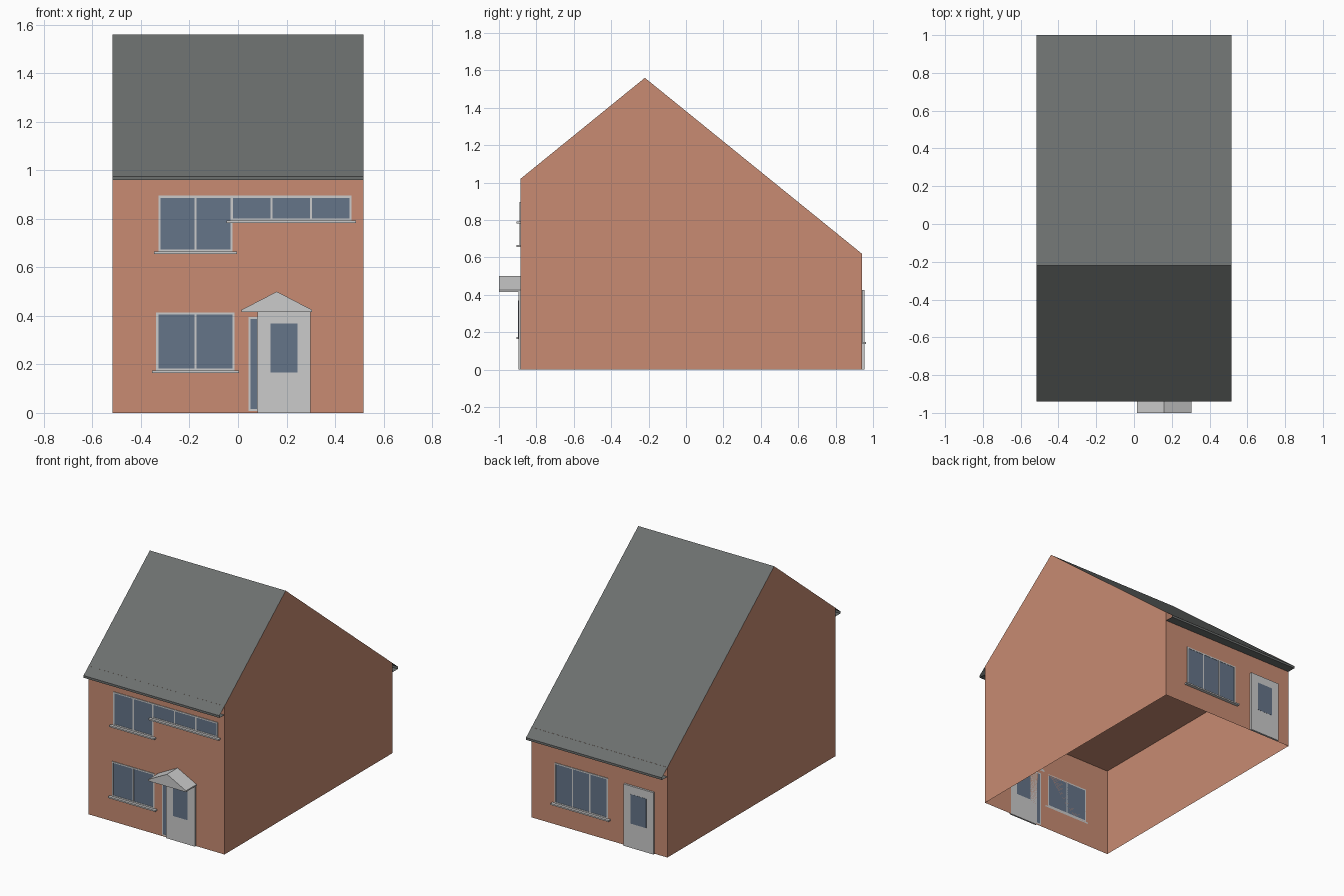
import bpy, bmesh

if "Cube" in bpy.data.objects:
    bpy.data.objects.remove(bpy.data.objects["Cube"])

HALF_W = 0.517
WALL_Y = {"front": -0.885, "back": 0.94}
OUT = {"front": -1, "back": 1}


def material(name, rgb):
    m = bpy.data.materials.new(name)
    m.diffuse_color = (*rgb, 1)
    m.use_nodes = True
    m.node_tree.nodes["Principled BSDF"].inputs["Base Color"].default_value = m.diffuse_color
    return m


BRICK = material("brick", (0.58, 0.26, 0.17))
SLATE = material("slate", (0.15, 0.16, 0.157))
GLASS = material("glass", (0.13, 0.176, 0.25))


def finish(name, bm, mat=None):
    bmesh.ops.recalc_face_normals(bm, faces=bm.faces)
    me = bpy.data.meshes.new(name)
    bm.to_mesh(me)
    bm.free()
    if mat:
        me.materials.append(mat)
    ob = bpy.data.objects.new(name, me)
    bpy.context.collection.objects.link(ob)
    return ob


def strip(bm, profile, x0, x1, closed=False):
    """Sweep a (y, z) profile along x as a sheet; return both end loops."""
    a, b = ([bm.verts.new((x, y, z)) for y, z in profile] for x in (x0, x1))
    n = len(profile)
    for i in range(n if closed else n - 1):
        j = (i + 1) % n
        bm.faces.new((a[i], a[j], b[j], b[i]))
    return a, b


def boxes(name, side, rects, depth, mat=None):
    """Flat slabs standing off a wall; rects are (x0, x1, z0, z1)."""
    bm = bmesh.new()
    y0 = WALL_Y[side]
    y1 = y0 + OUT[side] * depth
    for x0, x1, z0, z1 in rects:
        a, b = strip(bm, [(y0, z0), (y1, z0), (y1, z1), (y0, z1)], x0, x1, True)
        bm.faces.new(a)
        bm.faces.new(b)
    return finish(name, bm, mat)


def window(name, side, x0, x1, z0, z1, panes, sill=True, t=0.009):
    bars = [(x0, x1, z0, z0 + t), (x0, x1, z1 - t, z1)]
    for i in range(panes + 1):
        c = x0 + t / 2 + (x1 - x0 - t) * i / panes
        bars.append((c - t / 2, c + t / 2, z0 + t, z1 - t))
    boxes(name + "_frame", side, bars, 0.004)
    boxes(name + "_glass", side, [(x0 + t, x1 - t, z0 + t, z1 - t)], 0.002, GLASS)
    if sill:
        boxes(name + "_sill", side, [(x0 - 0.018, x1 + 0.018, z0 - 0.01, z0)], 0.022)


def door(name, side, x0, x1, z1, depth):
    boxes(name, side, [(x0, x1, 0, z1)], depth)
    boxes(name + "_glass", side, [(x0 + 0.054, x1 - 0.054, 0.167, 0.369)],
          depth + 0.001, GLASS)


# Brick shell, open at the bottom and under the roof
bm = bmesh.new()
section = [(-0.885, 0), (-0.885, 1.02), (-0.22, 1.56), (0.94, 0.62), (0.94, 0)]
a, b = ([bm.verts.new((x, y, z)) for y, z in section] for x in (-HALF_W, HALF_W))
bm.faces.new(a)
bm.faces.new(b)
for i in (0, 3):
    bm.faces.new((a[i], a[i + 1], b[i + 1], b[i]))
finish("brick_walls", bm, BRICK)

# Ceiling seen through the open base
bm = bmesh.new()
strip(bm, [(-0.885, 0.62), (0.94, 0.62)], -HALF_W, HALF_W)
finish("ceiling", bm, BRICK)

# Roof slopes with fascias and soffits
bm = bmesh.new()
strip(bm, [(-0.885, 0.96), (-0.94, 0.96), (-0.94, 0.975), (-0.22, 1.56),
           (1.0, 0.571), (1.0, 0.556), (0.94, 0.556)], -HALF_W, HALF_W)
finish("roof", bm, SLATE)

# Front windows and door
window("upper_window", "front", -0.328, -0.022, 0.665, 0.895, 2)
window("long_upper_window", "front", -0.029, 0.468, 0.792, 0.895, 3)
window("lower_window", "front", -0.337, -0.014, 0.174, 0.414, 2)
window("side_light", "front", 0.043, 0.088, 0.008, 0.395, 1, sill=False)
door("front_door", "front", 0.08, 0.299, 0.415, 0.011)

# Back window and door
window("back_window", "back", -0.066, 0.34, 0.147, 0.425, 3)
door("back_door", "back", -0.42, -0.193, 0.425, 0.014)

# Gabled porch canopy
bm = bmesh.new()
gable = [(0.015, 0.416), (0.304, 0.416), (0.304, 0.425), (0.16, 0.5), (0.015, 0.425)]
face = bm.faces.new([bm.verts.new((x, -1.0, z)) for x, z in gable])
ext = bmesh.ops.extrude_face_region(bm, geom=[face], use_keep_orig=True)
for v in ext["geom"]:
    if isinstance(v, bmesh.types.BMVert):
        v.co.y = -0.885
finish("porch_canopy", bm)
